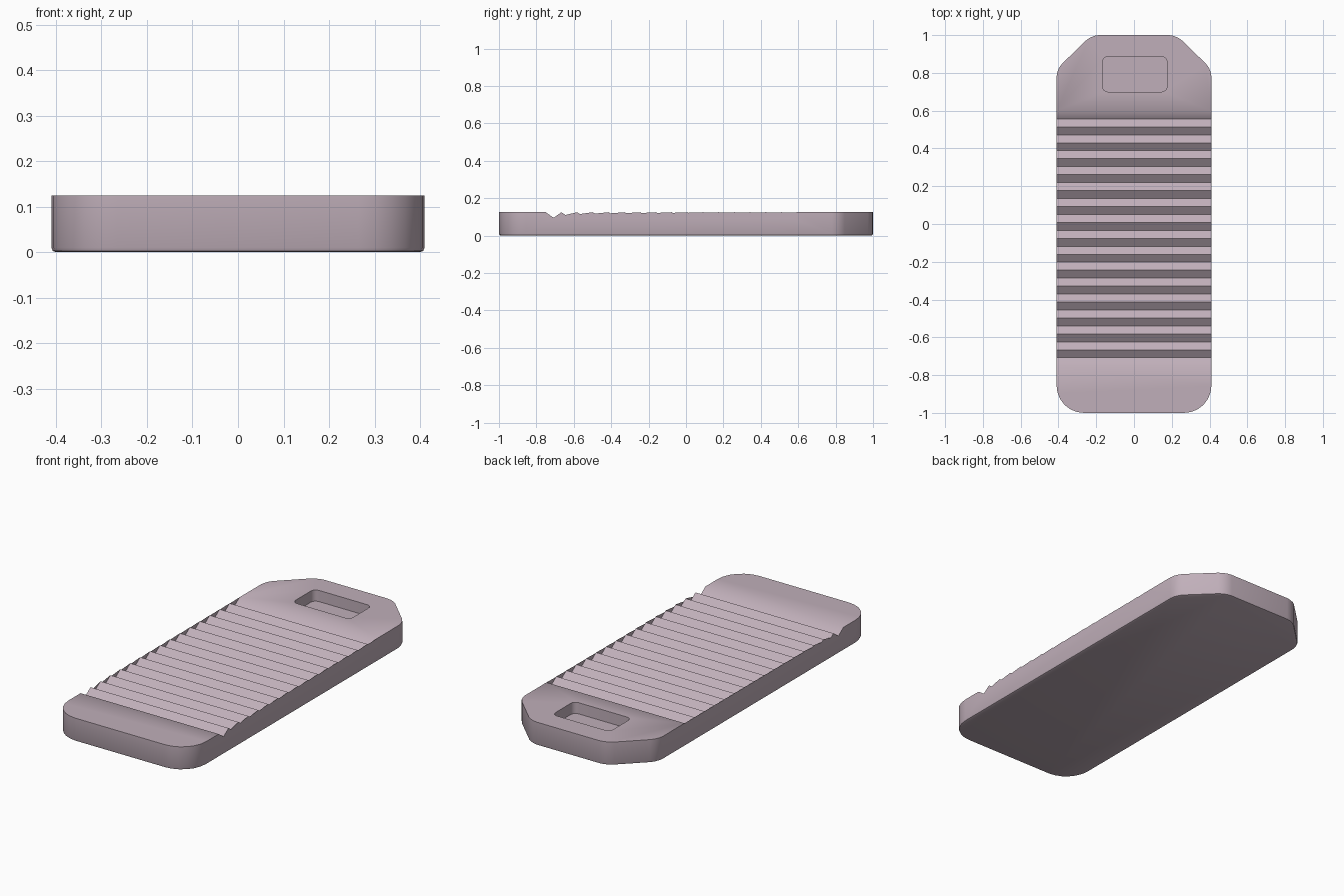
import bpy, bmesh, math
from mathutils import Vector

cube = bpy.data.objects.get("Cube")
if cube:
    bpy.data.objects.remove(cube, do_unlink=True)

HALF_W, TOP, VALLEY = 0.41, 0.125, 0.095
FIRST, PITCH, RISE, GROOVES = -0.708, 0.0843, 0.042, 16

mat = bpy.data.materials.new("dusty_mauve")
mat.use_nodes = True
colour = (0.53, 0.43, 0.49, 1)
mat.diffuse_color = colour
mat.node_tree.nodes["Principled BSDF"].inputs["Base Color"].default_value = colour


def make_object(name, bm):
    mesh = bpy.data.meshes.new(name)
    bm.to_mesh(mesh)
    bm.free()
    mesh.materials.append(mat)
    obj = bpy.data.objects.new(name, mesh)
    bpy.context.collection.objects.link(obj)
    return obj


def prism(points, direction):
    """Closed solid: a flat polygon swept along a direction."""
    bm = bmesh.new()
    face = bm.faces.new([bm.verts.new(p) for p in points])
    out = bmesh.ops.extrude_face_region(bm, geom=[face])
    moved = [v for v in out["geom"] if isinstance(v, bmesh.types.BMVert)]
    bmesh.ops.translate(bm, verts=moved, vec=direction)
    bmesh.ops.recalc_face_normals(bm, faces=bm.faces[:])
    return bm


def upright_edges(bm, test):
    return [e for e in bm.edges
            if abs(e.verts[0].co.z - e.verts[1].co.z) > 0.05 and test(e.verts[0].co)]


def round_edges(bm, edges, radius, segments):
    bmesh.ops.bevel(bm, geom=edges, offset=radius, segments=segments,
                    profile=0.5, affect='EDGES')


def cut(target, cutter):
    cutter.hide_render = True
    mod = target.modifiers.new("cut", 'BOOLEAN')
    mod.operation, mod.solver, mod.object = 'DIFFERENCE', 'EXACT', cutter
    bpy.context.view_layer.objects.active = target
    bpy.ops.object.modifier_apply(modifier=mod.name)
    bpy.data.objects.remove(cutter, do_unlink=True)


# Board blank: clipped back corners, rounded front corners, softened underside
half = [(HALF_W, -1), (HALF_W, 0.82), (0.225, 1)]
outline = half + [(-x, y) for x, y in reversed(half)]
bm = prism([(x, y, 0) for x, y in outline], (0, 0, 0.25))
round_edges(bm, upright_edges(bm, lambda c: c.y < 0), 0.145, 6)
round_edges(bm, upright_edges(bm, lambda c: c.y > 0.7), 0.04, 3)
rim = [e for e in bm.edges if all(v.co.z < 0.001 for v in e.verts)]
round_edges(bm, rim, 0.01, 2)
board = make_object("washboard", bm)

# Ridged upper surface: everything above the toothed profile is removed
valleys = [Vector((FIRST + i * PITCH, VALLEY)) for i in range(GROOVES)]
peaks = [v + Vector((RISE, TOP - VALLEY)) for v in valleys]
profile = [Vector((-1.2, TOP)), Vector((FIRST - RISE, TOP))]
for valley, peak in zip(valleys, peaks):
    profile += [valley, peak]
profile += [Vector((1.2, TOP)), Vector((1.2, 0.4)), Vector((-1.2, 0.4))]
cut(board, make_object("ridge_cutter",
                       prism([(-0.6, p.x, p.y) for p in profile], (1.2, 0, 0))))

# Shallow rounded recess near the back
corners = [(-0.167, 0.7), (0.175, 0.7), (0.175, 0.885), (-0.167, 0.885)]
bm = prism([(x, y, 0.065) for x, y in corners], (0, 0, 0.2))
round_edges(bm, upright_edges(bm, lambda c: True), 0.028, 4)
cut(board, make_object("recess_cutter", bm))

bpy.ops.object.select_all(action='DESELECT')
board.select_set(True)
bpy.context.view_layer.objects.active = board
bpy.ops.object.shade_smooth_by_angle(angle=math.radians(42))

# Side webs closing the groove ends, each reaching higher towards the back
bm = bmesh.new()
start = valleys[0]
for previous, valley, peak in zip(peaks, valleys[1:], peaks[1:]):
    line, slope = peak - start, valley - previous
    t = (previous - start).cross(line) / line.cross(slope)
    hit = previous + slope * t
    for side in (-1, 1):
        tri = [bm.verts.new((side * HALF_W, p.x, p.y)) for p in (valley, peak, hit)]
        bm.faces.new(tri if side > 0 else tri[::-1])
make_object("groove_end_webs", bm)
